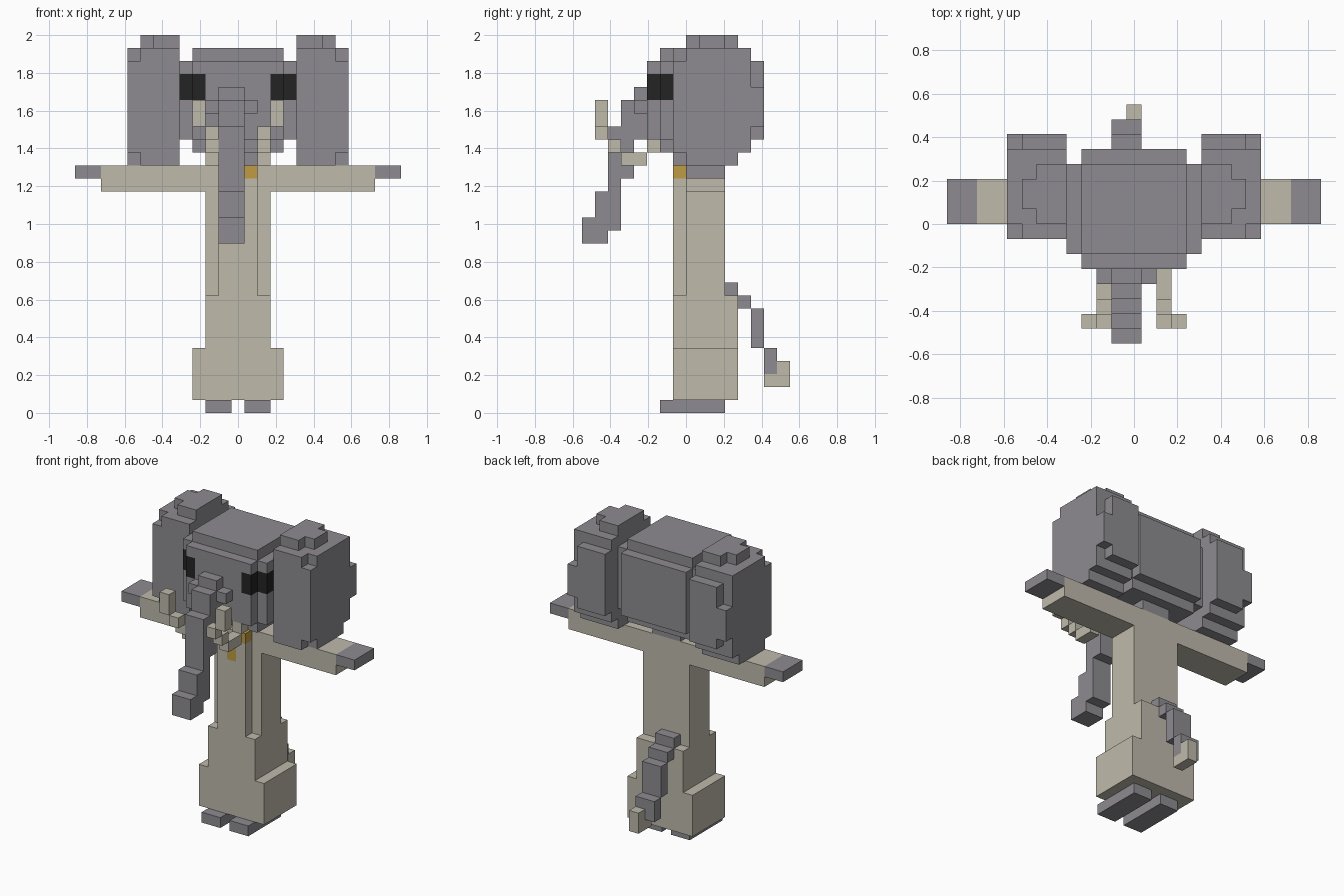
import bpy, bmesh, math
from mathutils import Vector

cube = bpy.data.objects.get("Cube")
if cube:
    bpy.data.objects.remove(cube, do_unlink=True)

U = 2 / 29        # edge of one block
HALF = 12.5       # half the width in blocks


def material(name, rgb):
    m = bpy.data.materials.new(name)
    m.use_nodes = True
    m.diffuse_color = (*rgb, 1)
    bsdf = next(n for n in m.node_tree.nodes if n.type == 'BSDF_PRINCIPLED')
    bsdf.inputs["Base Color"].default_value = (*rgb, 1)
    return m


GREY, CREAM, BLACK, GOLD = range(4)
MATS = [material("grey_skin", (0.27, 0.26, 0.28)),
        material("cream", (0.52, 0.49, 0.41)),
        material("eye_black", (0.017, 0.017, 0.017)),
        material("gold", (0.52, 0.33, 0.06))]

cells = {}        # block position -> (part, colour)


def box(part, col, x0, x1, y0, y1, z0, z1, mirror=False):
    """Fill a box of blocks; later boxes replace earlier ones."""
    for i in range(round(x0 + HALF), round(x1 + HALF)):
        for j in range(y0, y1):
            for k in range(z0, z1):
                cells[i, j, k] = (part, col)
    if mirror:
        box(part.replace("left", "right"), col, -x1, -x0, y0, y1, z0, z1)


# Feet
box("left_foot", GREY, .5, 2.5, -2, 3, 0, 1, True)

# Body: wide hem, skirt, torso and front panel
box("body", CREAM, -3.5, 3.5, -1, 4, 1, 5)
box("body", CREAM, -2.5, 2.5, -1, 4, 5, 9)
box("body", CREAM, -2.5, 2.5, 0, 3, 9, 19)
box("body", CREAM, -1.5, 1.5, -1, 0, 9, 19)
box("neck", GREY, -1.5, 1.5, 0, 3, 19, 20)

# Gold neckline
box("necklace", GOLD, .5, 1.5, -1, 0, 18, 19, True)
box("necklace", GOLD, -.5, .5, -1, 0, 16, 18)

# Arms and hands
box("left_arm", CREAM, 2.5, 10.5, 0, 3, 17, 19, True)
box("left_hand", GREY, 10.5, 12.5, 0, 3, 18, 19, True)

# Head: box with stepped edges
box("head", GREY, -3.5, 3.5, -2, 4, 20, 28)
box("head", GREY, -3.5, 3.5, -3, 5, 21, 27)
box("head", GREY, -4.5, 4.5, -2, 4, 21, 27)

# Eyes wrap round the front corners
box("left_eye", BLACK, 2.5, 3.5, -3, -2, 24, 26, True)
box("left_eye", BLACK, 3.5, 4.5, -2, -1, 24, 26, True)

# Ears: thick discs with stepped rims
for x0, x1, y0, y1, z0, z1 in [
        (4.5, 7.5, -1, 4, 19, 28), (7.5, 8.5, 0, 4, 19, 28),
        (7.5, 8.5, -1, 0, 20, 27), (4.5, 8.5, 4, 5, 20, 28),
        (4.5, 7.5, 5, 6, 21, 27), (7.5, 8.5, 5, 6, 22, 25),
        (4.5, 6.5, 0, 4, 28, 29), (6.5, 7.5, 1, 3, 28, 29)]:
    box("left_ear", GREY, x0, x1, y0, y1, z0, z1, True)

# Trunk, stepping forward as it hangs
for y0, y1, z0, z1 in [(-4, -3, 21, 25), (-5, -4, 18, 24), (-6, -5, 17, 22),
                       (-7, -5, 14, 17), (-8, -6, 13, 15)]:
    box("trunk", GREY, -1.5, .5, y0, y1, z0, z1)
box("trunk", GREY, .5, 1.5, -4, -3, 23, 24)
box("trunk", GREY, -2.5, -1.5, -4, -3, 23, 24)

# Tusks, curving down, forward and up
for x0, y0, y1, z0, z1 in [(1.5, -3, -2, 20, 21), (1.5, -5, -3, 19, 20),
                           (1.5, -6, -5, 20, 21), (1.5, -7, -6, 21, 22),
                           (2.5, -7, -6, 22, 24)]:
    box("left_tusk", CREAM, x0, x0 + 1, y0, y1, z0, z1, True)

# Tail with cream tuft
for y0, y1, z0, z1 in [(3, 4, 9, 10), (4, 5, 8, 9), (5, 6, 5, 8), (6, 7, 3, 5)]:
    box("tail", GREY, -1.5, .5, y0, y1, z0, z1)
box("tail_tuft", CREAM, -.5, .5, 6, 8, 2, 3)
box("tail_tuft", CREAM, -.5, .5, 7, 8, 3, 4)


def build(part):
    """Make a mesh of the outer block faces of one part."""
    bm = bmesh.new()
    verts = {}
    for pos, (name, col) in cells.items():
        if name != part:
            continue
        for axis in range(3):
            for side in (0, 1):
                near = list(pos)
                near[axis] += 2 * side - 1
                if tuple(near) in cells:
                    continue
                ring = []
                for a, b in ((0, 0), (1, 0), (1, 1), (0, 1)):
                    p = list(pos)
                    p[axis] += side
                    p[(axis + 1) % 3] += a
                    p[(axis + 2) % 3] += b
                    key = tuple(p)
                    if key not in verts:
                        verts[key] = bm.verts.new(
                            Vector((p[0] - HALF, p[1], p[2])) * U)
                    ring.append(verts[key])
                face = bm.faces.new(ring if side else ring[::-1])
                face.material_index = 0
    # Merge flat areas into single faces
    bmesh.ops.dissolve_limit(bm, angle_limit=math.radians(1),
                             verts=bm.verts[:], edges=bm.edges[:])
    mesh = bpy.data.meshes.new(part)
    bm.to_mesh(mesh)
    bm.free()
    mesh.materials.append(MATS[next(c for n, c in cells.values() if n == part)])
    bpy.context.collection.objects.link(bpy.data.objects.new(part, mesh))


for part in sorted({name for name, _ in cells.values()}):
    build(part)
